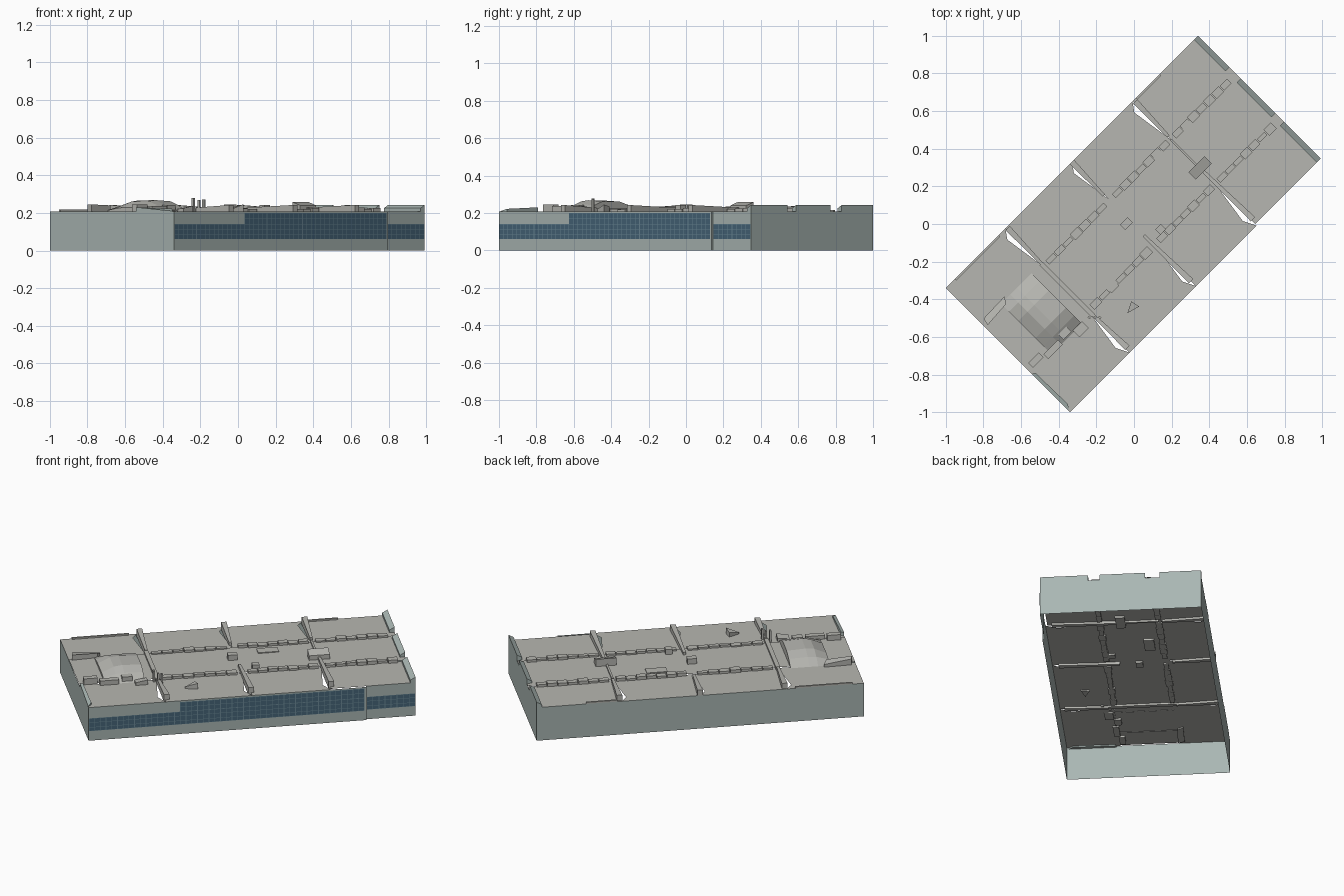
import bpy, math, random
from mathutils import Matrix

if "Cube" in bpy.data.objects:
    bpy.data.objects.remove(bpy.data.objects["Cube"])

random.seed(4)
ROT = Matrix.Rotation(math.radians(45), 4, 'Z')  # local x = long axis, local y = short axis
L, W, H = 0.947, 0.467, 0.208


def mat(name, col):
    m = bpy.data.materials.new(name)
    m.diffuse_color = (*col, 1)
    m.use_nodes = True
    m.node_tree.nodes["Principled BSDF"].inputs["Base Color"].default_value = m.diffuse_color
    return m


WALL = mat("wall_green_grey", (0.40, 0.47, 0.45))
ROOF = mat("roof_grey", (0.47, 0.47, 0.44))
GLASS = mat("blue_glass", (0.06, 0.13, 0.19))
FRAME = mat("window_frame", (0.15, 0.25, 0.31))


def mesh(name, verts, faces, material):
    me = bpy.data.meshes.new(name)
    me.from_pydata(verts, [], faces)
    me.transform(ROT)
    me.materials.append(material)
    ob = bpy.data.objects.new(name, me)
    bpy.context.collection.objects.link(ob)
    return ob


def prism_data(base, z0, z1, n0=0):
    """Vertical prism over a polygon; z1 may be one height or one per corner."""
    n = len(base)
    tops = z1 if isinstance(z1, (list, tuple)) else [z1] * n
    v = [(x, y, z0) for x, y in base] + [(x, y, t) for (x, y), t in zip(base, tops)]
    f = [(n0 + i, n0 + (i + 1) % n, n0 + n + (i + 1) % n, n0 + n + i) for i in range(n)]
    f += [tuple(n0 + n + i for i in range(n)), tuple(n0 + i for i in reversed(range(n)))]
    return v, f


def rect(u0, u1, v0, v1):
    return [(u0, v0), (u1, v0), (u1, v1), (u0, v1)]


def prism(name, base, z0, z1, material=ROOF):
    return mesh(name, *prism_data(base, z0, z1), material)


def prisms(name, parts, material):
    vs, fs = [], []
    for base, z0, z1 in parts:
        v, f = prism_data(base, z0, z1, len(vs))
        vs += v
        fs += f
    return mesh(name, vs, fs, material)


# outer walls: open shell with a shallow step on the window side
JOG, VJ = 0.66, -0.456
plan = [(-L, -W), (JOG, -W), (JOG, VJ), (L, VJ), (L, W), (-L, W)]
n = len(plan)
mesh("outer_walls", [(x, y, 0) for x, y in plan] + [(x, y, H) for x, y in plan],
     [(i, (i + 1) % n, n + (i + 1) % n, n + i) for i in range(n)], WALL)

# roof panels: three strips by four bays, outer strips pinched to leave slits by the fire walls
bays = [-L, -0.50, 0.0, 0.455, L]
for i in range(4):
    a, b = bays[i], bays[i + 1]
    slit = 0.035 if i < 3 else 0.0
    side = VJ if i == 3 else -W
    mesh("centre_roof", [(a, -0.16, .212), (b, -0.16, .212), (b, 0.18, .212), (a, 0.18, .212)],
         [(0, 1, 2, 3)], ROOF)
    mesh("window_side_roof", [(a, side, H), (b, side, H), (b - slit, side + .07, H),
                              (b, -0.16, H), (a, -0.16, H)], [(0, 1, 2, 3, 4)], ROOF)
    mesh("back_side_roof", [(a, 0.18, H), (b, 0.18, H), (b - slit, W - .05, H),
                            (b, W, H), (a, W, H)], [(0, 1, 2, 3, 4)], ROOF)

# tapered fire walls crossing the roof: (u, outer v, inner v)
for u, vo, vi in [(-0.5, 0.46, 0.20), (-0.5, -0.44, -0.19), (-0.01, 0.467, 0.22),
                  (-0.01, -0.43, -0.08), (0.455, 0.455, 0.20), (0.455, -0.43, -0.06)]:
    prism("fire_wall", [(u - .006, vo), (u + .026, vo), (u + .012, vi), (u - .004, vi)],
          0.195, [0.242, 0.242, 0.228, 0.228])
prism("low_cross_wall", rect(-0.51, -0.485, -0.19, 0.20), 0.2, 0.224)
prism("low_cross_wall", rect(0.45, 0.462, -0.06, 0.18), 0.2, 0.222)

# end parapets with returns along the roof
for v0, v1 in [(0.23, W), (-0.115, 0.145), (VJ, -0.18)]:
    prism("end_parapet", rect(L - .03, L, v0, v1), 0.2, [0.225, 0.242, 0.242, 0.225], WALL)
prism("corner_parapet", [(-L, -0.455), (-0.925, -0.43), (-0.93, -0.19), (-L, -0.18)],
      0.2, [0.21, 0.222, 0.23, 0.23], WALL)
for s, e in [(0.48, 0.66), (-0.88, -0.55)]:
    prism("edge_curb", rect(s, e, W - .012, W), 0.2, 0.217)

# rows of small stepped boxes between centre and side strips
for v, spans in [(0.18, [(-0.47, -0.03), (0.03, 0.44), (0.48, 0.90)]),
                 (-0.155, [(-0.47, -0.03), (0.03, 0.44), (0.48, 0.90)])]:
    boxes = []
    for a, b in spans:
        step = (b - a) / 7
        for k in range(7):
            d = random.uniform(0.012, 0.022)
            boxes.append((rect(a + k * step, a + (k + 0.93) * step, v - d, v + d),
                          0.2, random.uniform(0.219, 0.229)))
    prisms("clerestory_row", boxes, ROOF)

# faceted arched hall: cross-section lofted along the long axis, low on the end side
prof = [(0.20, 0.210), (0.14, 0.245), (0.07, 0.266), (-0.06, 0.268), (-0.12, 0.246), (-0.18, 0.210)]
stations = [(-0.80, 0.35), (-0.73, 0.9), (-0.68, 1.0), (-0.57, 0.9)]
k = len(prof)
vs = [(u, v, 0.208 + (z - 0.208) * s) for u, s in stations for v, z in prof]
fs = [(r * k + c, r * k + c + 1, (r + 1) * k + c + 1, (r + 1) * k + c)
      for r in range(len(stations) - 1) for c in range(k - 1)]
fs += [tuple(range(k)), tuple(range(len(vs) - 1, len(vs) - k - 1, -1))]
mesh("arched_hall_roof", vs, fs, ROOF)

# walls flanking the arched hall
prism("hall_side_wall", [(-0.93, 0.17), (-0.78, 0.18), (-0.76, 0.215), (-0.92, 0.21)], 0.2,
      [0.245, 0.24, 0.225, 0.245])
prisms("hall_box_row", [
    (rect(-0.92, -0.84, -0.16, -0.125), 0.2, 0.245),
    (rect(-0.83, -0.72, -0.185, -0.15), 0.2, 0.236),
    (rect(-0.70, -0.64, -0.17, -0.13), 0.2, 0.243),
    (rect(-0.63, -0.56, -0.22, -0.17), 0.2, [0.225, 0.238, 0.23, 0.22])], ROOF)

# rooftop plant boxes
prism("large_plant_box", rect(0.40, 0.52, -0.065, -0.01), 0.2, [0.24, 0.24, 0.258, 0.258])
prism("flat_hatch", rect(0.13, 0.25, 0.075, 0.135), 0.2, 0.217)
prism("small_vent_box", rect(-0.055, 0.0, 0.01, 0.05), 0.2, 0.245)
prism("small_vent_box", rect(0.06, 0.10, -0.14, -0.10), 0.2, 0.243)
prism("leaning_vent", [(-0.36, -0.31), (-0.29, -0.33), (-0.30, -0.28)], 0.2, [0.22, 0.245, 0.235])
for du, h in [(0, 0.278), (0.022, 0.268), (0.04, 0.272)]:
    prism("roof_spike", rect(-0.525 + du, -0.515 + du, -0.19 - du, -0.175 - du), 0.2, h)

# glazing on the long side: (u start, u end, top, wall plane)
for a, b, top, v in [(-0.945, -0.417, 0.14, -W), (-0.417, 0.65, 0.20, -W), (0.665, 0.945, 0.14, VJ)]:
    mesh("window_band", [(a, v - .0006, .06), (b, v - .0006, .06), (b, v - .0006, top), (a, v - .0006, top)],
         [(0, 1, 2, 3)], FRAME)
    cols = round((b - a) / 0.033)
    w = (b - a) / cols
    rows = [(0.062, 0.082), (0.085, 0.112), (0.115, 0.138)]
    if top > 0.15:
        rows += [(0.142, 0.168), (0.171, 0.197)]
    pv, pf = [], []
    for c in range(cols):
        for z0, z1 in rows:
            u0, u1, y, i = a + c * w + .002, a + (c + 1) * w - .002, v - .0012, len(pv)
            pv += [(u0, y, z0), (u1, y, z0), (u1, y, z1), (u0, y, z1)]
            pf.append((i, i + 1, i + 2, i + 3))
    mesh("window_panes", pv, pf, GLASS)
